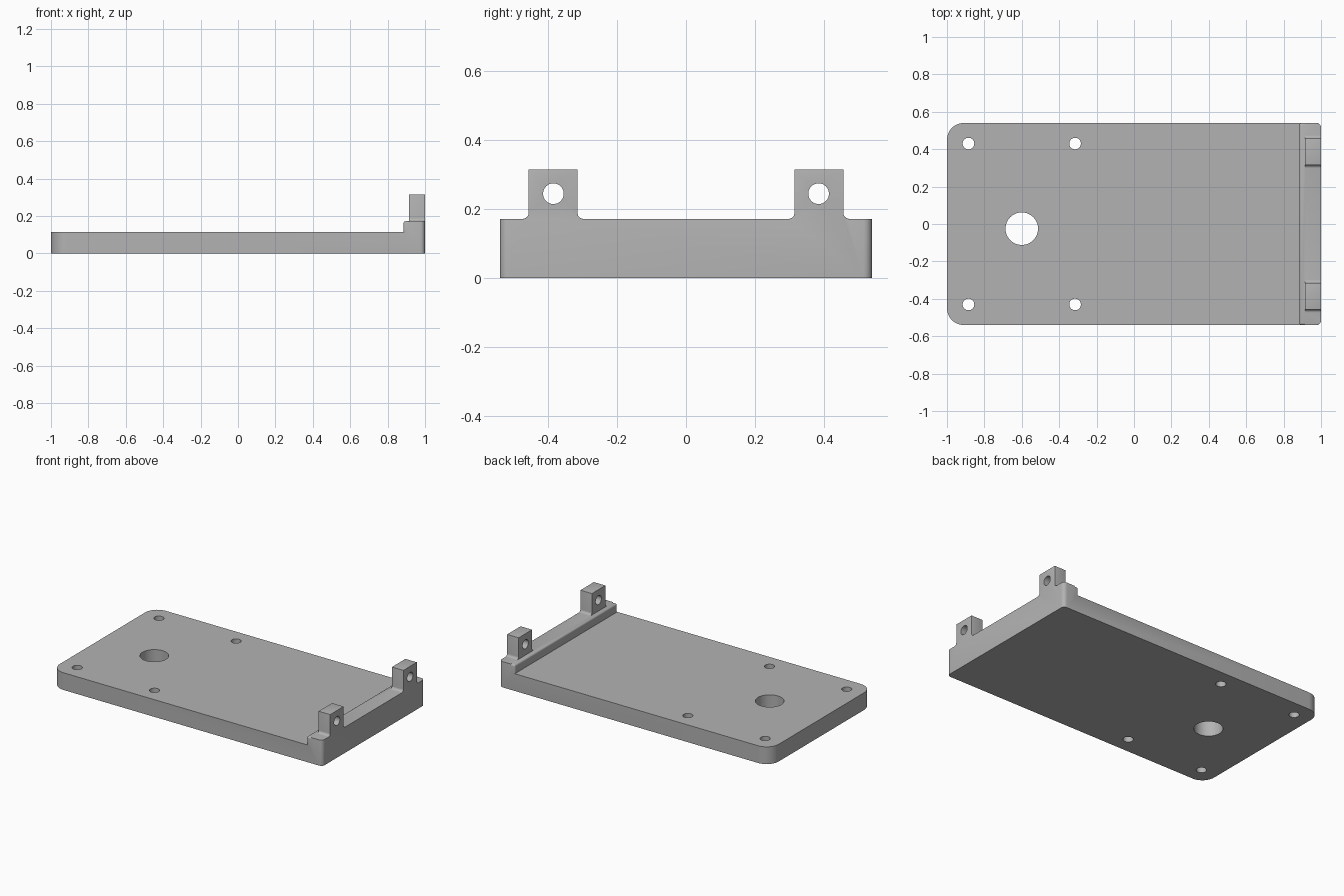
import bpy, bmesh, math
from mathutils import Vector

if "Cube" in bpy.data.objects:
    bpy.data.objects.remove(bpy.data.objects["Cube"])

W = 0.54          # half width
PLATE, RAIL, TAB = 0.115, 0.172, 0.315   # top heights
X_RAIL, X_TAB = 0.885, 0.915
ROUND = 0.011

grey = bpy.data.materials.new("light_grey")
grey.use_nodes = True
grey.diffuse_color = (0.45, 0.45, 0.45, 1)
grey.node_tree.nodes["Principled BSDF"].inputs["Base Color"].default_value = (0.45, 0.45, 0.45, 1)


def prism(name, outline, offset):
    """Extrude a closed outline along an offset vector."""
    bm = bmesh.new()
    face = bm.faces.new([bm.verts.new(p) for p in outline])
    ext = bmesh.ops.extrude_face_region(bm, geom=[face])
    moved = [g for g in ext["geom"] if isinstance(g, bmesh.types.BMVert)]
    bmesh.ops.translate(bm, verts=moved, vec=offset)
    bmesh.ops.recalc_face_normals(bm, faces=bm.faces)
    mesh = bpy.data.meshes.new(name)
    bm.to_mesh(mesh)
    bm.free()
    mesh.materials.append(grey)
    obj = bpy.data.objects.new(name, mesh)
    bpy.context.collection.objects.link(obj)
    return obj


def box(name, lo, hi):
    outline = [(lo[0], lo[1], lo[2]), (hi[0], lo[1], lo[2]), (hi[0], hi[1], lo[2]), (lo[0], hi[1], lo[2])]
    return prism(name, outline, (0, 0, hi[2] - lo[2]))


def round_edges(obj, rule, width, segments):
    """Bevel the sharp edges whose midpoint and direction satisfy the rule."""
    bm = bmesh.new()
    bm.from_mesh(obj.data)
    edges = []
    for e in bm.edges:
        a, b = (v.co for v in e.verts)
        if e.calc_face_angle(0) > 0.7 and rule((a + b) / 2, (b - a).normalized()):
            edges.append(e)
    bmesh.ops.bevel(bm, geom=edges, offset=width, segments=segments,
                    profile=0.5, affect='EDGES', clamp_overlap=True)
    bm.to_mesh(obj.data)
    bm.free()


def combine(obj, other, operation):
    mod = obj.modifiers.new("combine", 'BOOLEAN')
    mod.operation, mod.solver, mod.object = operation, 'EXACT', other
    bpy.context.view_layer.objects.active = obj
    bpy.ops.object.modifier_apply(modifier=mod.name)
    bpy.data.objects.remove(other)


def drill(obj, centre, radius, along_x=False):
    rot = (0, math.pi / 2, 0) if along_x else (0, 0, 0)
    bpy.ops.mesh.primitive_cylinder_add(vertices=48, radius=radius, depth=0.5, location=centre, rotation=rot)
    cutter = bpy.context.object
    cutter.hide_render = True
    combine(obj, cutter, 'DIFFERENCE')


# Base plate with rounded far corners
plate = box("mounting_plate", (-1, -W, 0), (X_TAB, W, PLATE))
round_edges(plate, lambda m, d: m.x < -0.9 and abs(d.z) > 0.9, 0.09, 12)

# Raised ledge in front of the tabs
ledge = box("ledge", (X_RAIL, -W, PLATE), (X_TAB, W, RAIL))
round_edges(ledge, lambda m, d: m.x < X_TAB - 0.001 and m.z > PLATE + 0.001, ROUND, 4)

# End wall with two tabs, as one filleted profile
half = []
fillet = 0.017
arc = [math.radians(a) for a in range(0, 91, 15)]
inner, outer = 0.315, 0.457
for a in arc:
    half.append((inner - fillet + fillet * math.sin(a), RAIL + fillet - fillet * math.cos(a)))
half += [(inner, TAB), (outer, TAB)]
for a in reversed(arc):
    half.append((outer + fillet - fillet * math.sin(a), RAIL + fillet - fillet * math.cos(a)))
half += [(W, RAIL), (W, 0)]
profile = half + [(-y, z) for y, z in reversed(half)]
wall = prism("end_wall", [(X_TAB, y, z) for y, z in profile], (1 - X_TAB, 0, 0))
round_edges(wall, lambda m, d: m.x > 0.99 and abs(m.y) > W - 0.001 and abs(d.z) > 0.9, 0.025, 5)
round_edges(wall, lambda m, d: m.z > RAIL + fillet + 0.001 or (m.z > RAIL - 0.001 and m.x > X_TAB + 0.001),
            ROUND, 4)

# Fuse everything and drill the holes
combine(plate, ledge, 'UNION')
combine(plate, wall, 'UNION')
for y in (-0.43, 0.43):
    for x in (-0.885, -0.315):
        drill(plate, (x, y, 0), 0.031)
for y in (-0.385, 0.385):
    drill(plate, (1, y, 0.245), 0.03, along_x=True)
drill(plate, (-0.6, -0.025, 0), 0.087)

# Merge coplanar faces and shade
bm = bmesh.new()
bm.from_mesh(plate.data)
bmesh.ops.remove_doubles(bm, verts=bm.verts, dist=0.0002)
bmesh.ops.dissolve_limit(bm, angle_limit=0.01, verts=bm.verts, edges=bm.edges)
bm.to_mesh(plate.data)
bm.free()
bpy.ops.object.select_all(action='DESELECT')
plate.select_set(True)
bpy.context.view_layer.objects.active = plate
bpy.ops.object.shade_smooth_by_angle(angle=math.radians(35))
